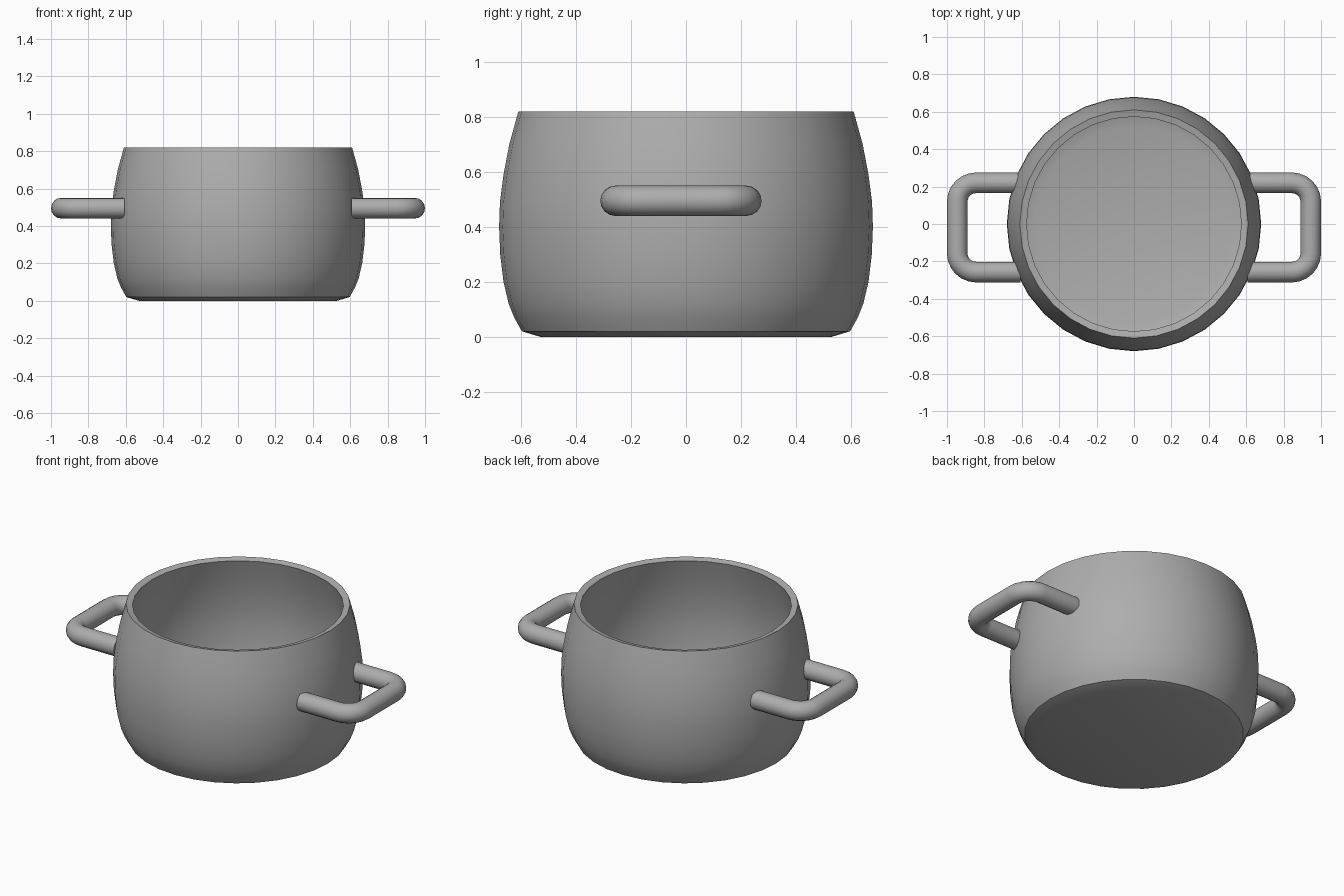
import bpy, bmesh
from math import pi, sin, cos, radians

if "Cube" in bpy.data.objects:
    bpy.data.objects.remove(bpy.data.objects["Cube"])

# Dark grey metal shared by all parts
metal = bpy.data.materials.new("dark_grey_metal")
metal.diffuse_color = (0.42, 0.42, 0.42, 1)
metal.use_nodes = True
metal.node_tree.nodes["Principled BSDF"].inputs["Base Color"].default_value = metal.diffuse_color


def finish(obj, angle):
    bpy.ops.object.select_all(action='DESELECT')
    obj.select_set(True)
    bpy.context.view_layer.objects.active = obj
    if obj.type == 'CURVE':
        bpy.ops.object.convert(target='MESH')
        obj = bpy.context.object
    obj.data.materials.clear()
    obj.data.materials.append(metal)
    bpy.ops.object.shade_smooth_by_angle(angle=radians(angle))


def lathe(name, profile, sides):
    bm = bmesh.new()
    verts = [bm.verts.new((r, 0, z)) for r, z in profile]
    edges = [bm.edges.new(pair) for pair in zip(verts, verts[1:])]
    bmesh.ops.spin(bm, geom=verts + edges, axis=(0, 0, 1), cent=(0, 0, 0),
                   angle=2 * pi, steps=sides, use_duplicate=False)
    bmesh.ops.remove_doubles(bm, verts=bm.verts, dist=1e-4)
    bmesh.ops.recalc_face_normals(bm, faces=bm.faces)
    mesh = bpy.data.meshes.new(name)
    bm.to_mesh(mesh)
    bm.free()
    obj = bpy.data.objects.new(name, mesh)
    bpy.context.collection.objects.link(obj)
    return obj


# Pot body: bulging outer wall, slightly sloped rim, inner wall and floor
outer = [(0, 0), (0.53, 0), (0.597, 0.02), (0.625, 0.07), (0.645, 0.12),
         (0.664, 0.2), (0.676, 0.3), (0.68, 0.4), (0.677, 0.49),
         (0.664, 0.59), (0.643, 0.7), (0.61, 0.82)]
inner = [(0.574, 0.811), (0.608, 0.69), (0.628, 0.585), (0.641, 0.487),
         (0.644, 0.4), (0.64, 0.304), (0.629, 0.207), (0.611, 0.131),
         (0.593, 0.086), (0.574, 0.05), (0.525, 0.036), (0, 0.036)]
finish(lathe("pot_body", outer + inner, 32), 40)


# Side handles: round bars bent into a bracket, ends buried in the wall
def handle(name, side):
    x1, y0, y1, z, r = 0.945, -0.257, 0.22, 0.495, 0.1
    pts = [(0.608, y0)]
    for cy, start in ((y0 + r, -90), (y1 - r, 0)):
        for i in range(7):
            a = radians(start + 15 * i)
            pts.append((x1 - r + r * cos(a), cy + r * sin(a)))
    pts.append((0.62, y1))
    curve = bpy.data.curves.new(name, 'CURVE')
    curve.dimensions = '3D'
    curve.bevel_depth = 0.055
    curve.bevel_resolution = 6
    curve.use_fill_caps = True
    spline = curve.splines.new('POLY')
    spline.points.add(len(pts) - 1)
    for p, (x, y) in zip(spline.points, pts):
        p.co = (side * x, y, z, 1)
    obj = bpy.data.objects.new(name, curve)
    bpy.context.collection.objects.link(obj)
    finish(obj, 40)


handle("right_handle", 1)
handle("left_handle", -1)
